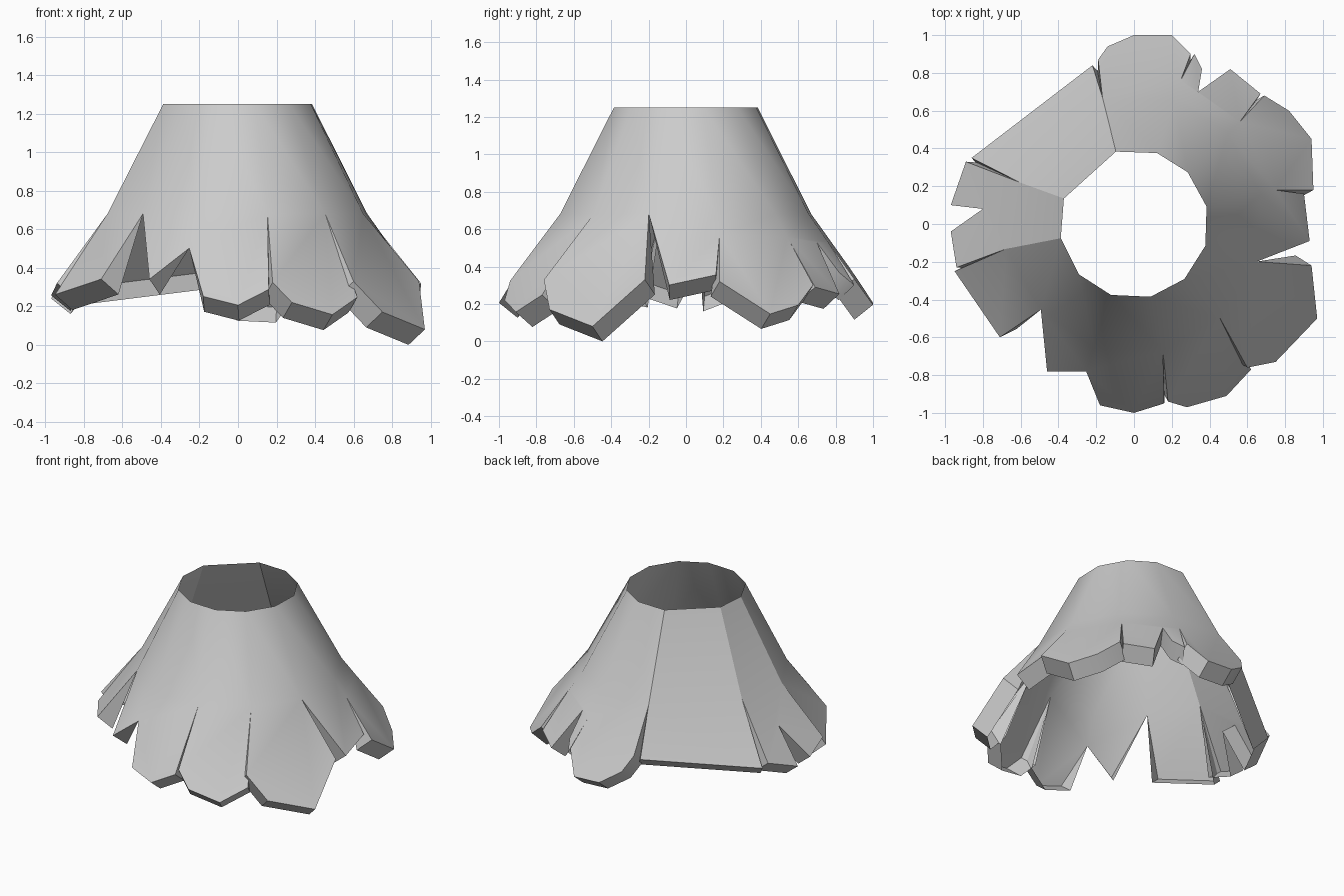
import bpy, bmesh
from math import radians, cos, sin
from mathutils import Vector

if "Cube" in bpy.data.objects:
    bpy.data.objects.remove(bpy.data.objects["Cube"])

STEP = 30
TOP_R, TOP_Z, BEND_Z = 0.395, 1.26, 0.69


def polar(angle, r, z):
    return Vector((r * cos(radians(angle)), r * sin(radians(angle)), z))


def slope_z(d):
    # height of the flared lower skirt at distance d along a panel's normal
    return BEND_Z - 1.43 * (d - 0.667)


# Panels, counter-clockwise: start angle, slit radius, hem points (x, y[, z])
PANELS = [
    (13.5, 0.77, [(.95, .18), (.94, .45), (.82, .60), (.69, .68)]),
    (44, 0.78, [(.67, .69), (.51, .82), (.34, .70), (.36, .82), (.32, .90)]),
    (72, 0.80, [(.30, .90), (.20, 1.0), (0, 1.0), (-.14, .94), (-.19, .87)]),
    (104, 0.69, [(-.22, .84, .38), (-.86, .35, .30)]),
    (160, 0.64, [(-.89, .33), (-.97, .10), (-.80, .08), (-.97, -.04), (-.94, -.23)]),
    (191, 0.69, [(-.95, -.25), (-.71, -.60)]),
    (222.6, 0.67, [(-.46, -.78)]),
    (252, 0.82, [(-.18, -.96), (0, -1.0), (.16, -.95)]),
    (282.8, 0.69, [(.18, -.94), (.28, -.97), (.49, -.91), (.62, -.77)]),
    (312.5, 0.67, [(.60, -.76), (.75, -.73), (.97, -.50), (.94, -.22)]),
    (343, 0.68, [(.93, -.09), (.90, .16)]),
]

bm = bmesh.new()


def face(points):
    bm.faces.new([bm.verts.new(p) for p in points])


for i, (a, r, hem) in enumerate(PANELS):
    b, rb, _ = PANELS[(i + 1) % len(PANELS)]
    if b < a:
        b += 360
    normal = polar((a + b) / 2, 1, 0)
    top = [polar(t, TOP_R, TOP_Z) for t in (a, b)]
    bend = [polar(t, min(q, .69), BEND_Z) for t, q in ((a, r), (b, rb))]
    slit = [polar(t, q, min(BEND_Z, slope_z(q * cos(radians(STEP / 2)))))
            for t, q in ((a, r), (b, rb))]
    edge = []
    for p in hem:
        z = p[2] if len(p) > 2 else slope_z(p[0] * normal.x + p[1] * normal.y)
        edge.append(Vector((p[0], p[1], z)))

    # upper wall and flared petal
    face([top[0], bend[0], bend[1], top[1]])
    loop = [slit[0]] + edge + [slit[1]]
    outline = []
    for p in [bend[0]] + loop + [bend[1]]:
        if not outline or (p - outline[-1]).length > 0.012:
            outline.append(p)
    face(outline)

    # thick hem turned inward, tapering to nothing at the slits
    inward = -0.1 * normal - Vector((0, 0, 0.08))
    lip = [slit[0]] + [p + inward for p in edge] + [slit[1]]
    last = len(loop) - 2
    for k in range(last + 1):
        quad = [loop[k], lip[k], lip[k + 1], loop[k + 1]]
        if k == 0:
            quad.pop(1)
        elif k == last:
            quad.pop(2)
        face(quad)

bmesh.ops.remove_doubles(bm, verts=bm.verts, dist=0.008)
bmesh.ops.recalc_face_normals(bm, faces=bm.faces)
# stand on the ground
low = min(v.co.z for v in bm.verts)
bmesh.ops.translate(bm, verts=bm.verts, vec=(0, 0, -low))

mesh = bpy.data.meshes.new("ragged_skirt")
bm.to_mesh(mesh)
bm.free()
obj = bpy.data.objects.new("ragged_skirt", mesh)
bpy.context.collection.objects.link(obj)
bpy.context.view_layer.objects.active = obj
obj.select_set(True)
bpy.ops.object.shade_smooth_by_angle(angle=radians(32))
